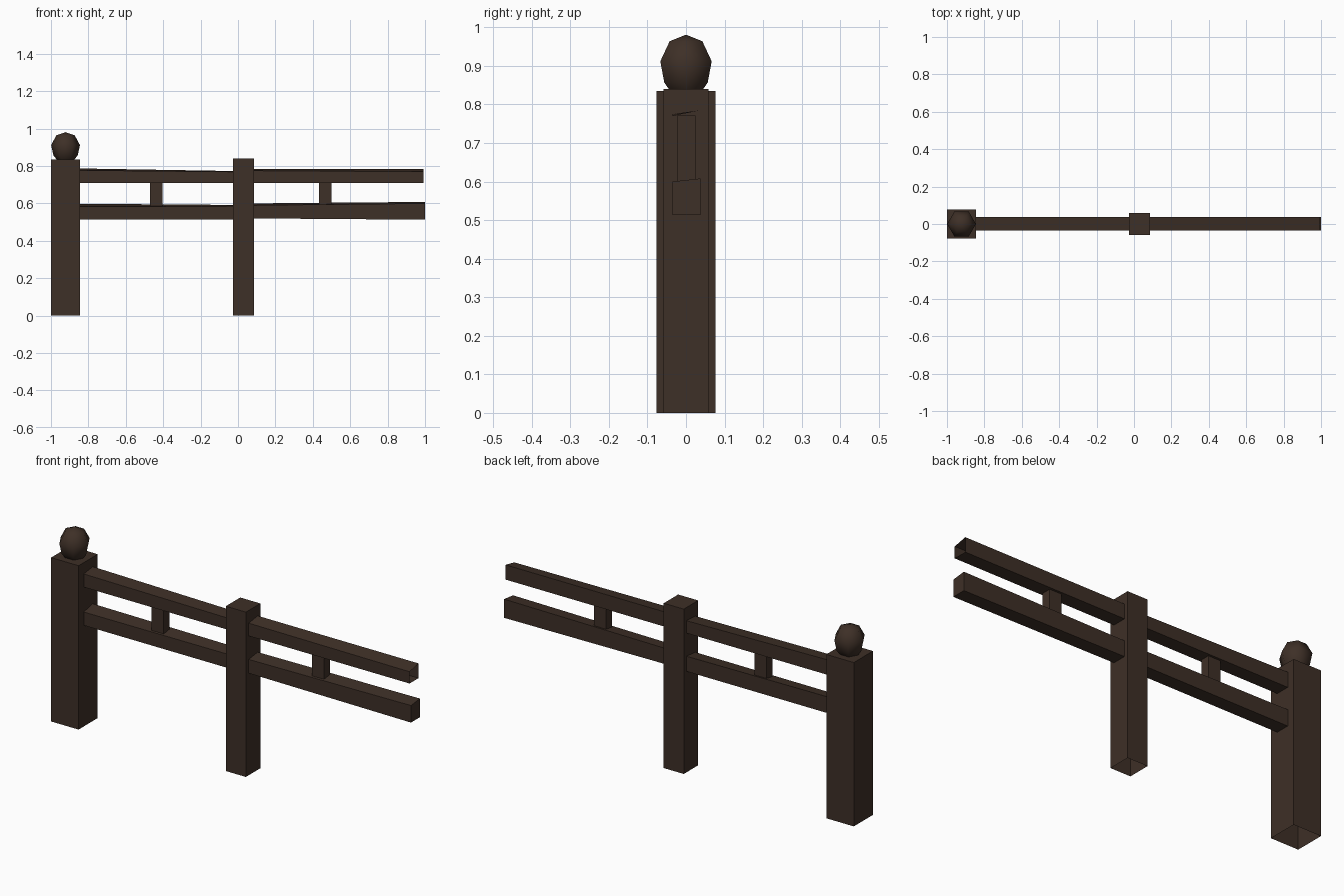
import bpy, bmesh, math

if "Cube" in bpy.data.objects:
    bpy.data.objects.remove(bpy.data.objects["Cube"])

wood = bpy.data.materials.new("dark brown wood")
wood.diffuse_color = (0.048, 0.029, 0.020, 1)
wood.use_nodes = True
wood.node_tree.nodes["Principled BSDF"].inputs["Base Color"].default_value = wood.diffuse_color


def make(name, verts, faces, smooth=False):
    me = bpy.data.meshes.new(name)
    me.from_pydata(verts, [], faces)
    bm = bmesh.new()
    bm.from_mesh(me)
    bmesh.ops.recalc_face_normals(bm, faces=bm.faces[:])
    for f in bm.faces:
        f.smooth = smooth
    bm.to_mesh(me)
    bm.free()
    me.materials.append(wood)
    ob = bpy.data.objects.new(name, me)
    bpy.context.collection.objects.link(ob)
    return ob


SIDES = {"bottom": (0, 3, 2, 1), "top": (4, 5, 6, 7), "front": (0, 1, 5, 4),
         "right": (1, 2, 6, 5), "back": (2, 3, 7, 6), "left": (3, 0, 4, 7)}


def beam(name, x, y, bottom, top, skip=()):
    """Box; bottom = z at (left, right), top = z at front left/right, back right/left."""
    corners = [(x[0], y[0]), (x[1], y[0]), (x[1], y[1]), (x[0], y[1])]
    low = [bottom[0], bottom[1], bottom[1], bottom[0]]
    verts = [(*c, z) for c, z in zip(corners, low)]
    verts += [(*c, z) for c, z in zip(corners, top)]
    return make(name, verts, [f for k, f in SIDES.items() if k not in skip])


# Posts, open underneath
beam("end_post", (-1.0, -0.845), (-0.077, 0.077), (0, 0), [0.835] * 4, ["bottom"])
beam("middle_post", (-0.028, 0.085), (-0.058, 0.058), (0, 0), [0.84] * 4, ["bottom"])

# Rails, slightly uneven; the free end of the upper one is hollow
RY = (-0.035, 0.037)
beam("upper_rail_left", (-0.85, -0.02), RY, (0.71, 0.71),
     (0.777, 0.769, 0.773, 0.787), ["left", "right"])
beam("upper_rail_right", (0.08, 0.992), RY, (0.71, 0.71),
     (0.775, 0.77, 0.785, 0.785), ["left", "right"])
beam("lower_rail_left", (-0.85, -0.02), RY, (0.515, 0.515),
     (0.583, 0.585, 0.592, 0.598), ["left", "right"])
beam("lower_rail_right", (0.08, 1.0), RY, (0.52, 0.513),
     (0.59, 0.60, 0.608, 0.60), ["left"])

# Spacer blocks between the rails
for side, x in (("left", -0.437), ("right", 0.467)):
    beam("spacer_" + side, (x - 0.034, x + 0.034), (-0.023, 0.025),
         (0.57, 0.57), [0.772] * 4, ["bottom"])

# Six-sided ball finial
profile = [(0.045, 0.832), (0.065, 0.857), (0.077, 0.912), (0.049, 0.964)]
n = 6
verts = [(-0.922 + r * math.cos(i * math.tau / n), r * math.sin(i * math.tau / n), z)
         for r, z in profile for i in range(n)]
verts.append((-0.922, 0, 0.981))
faces = [(k * n + i, k * n + (i + 1) % n, (k + 1) * n + (i + 1) % n, (k + 1) * n + i)
         for k in range(len(profile) - 1) for i in range(n)]
top = (len(profile) - 1) * n
faces += [(top + i, top + (i + 1) % n, len(verts) - 1) for i in range(n)]
make("ball_finial", verts, faces, smooth=True)
